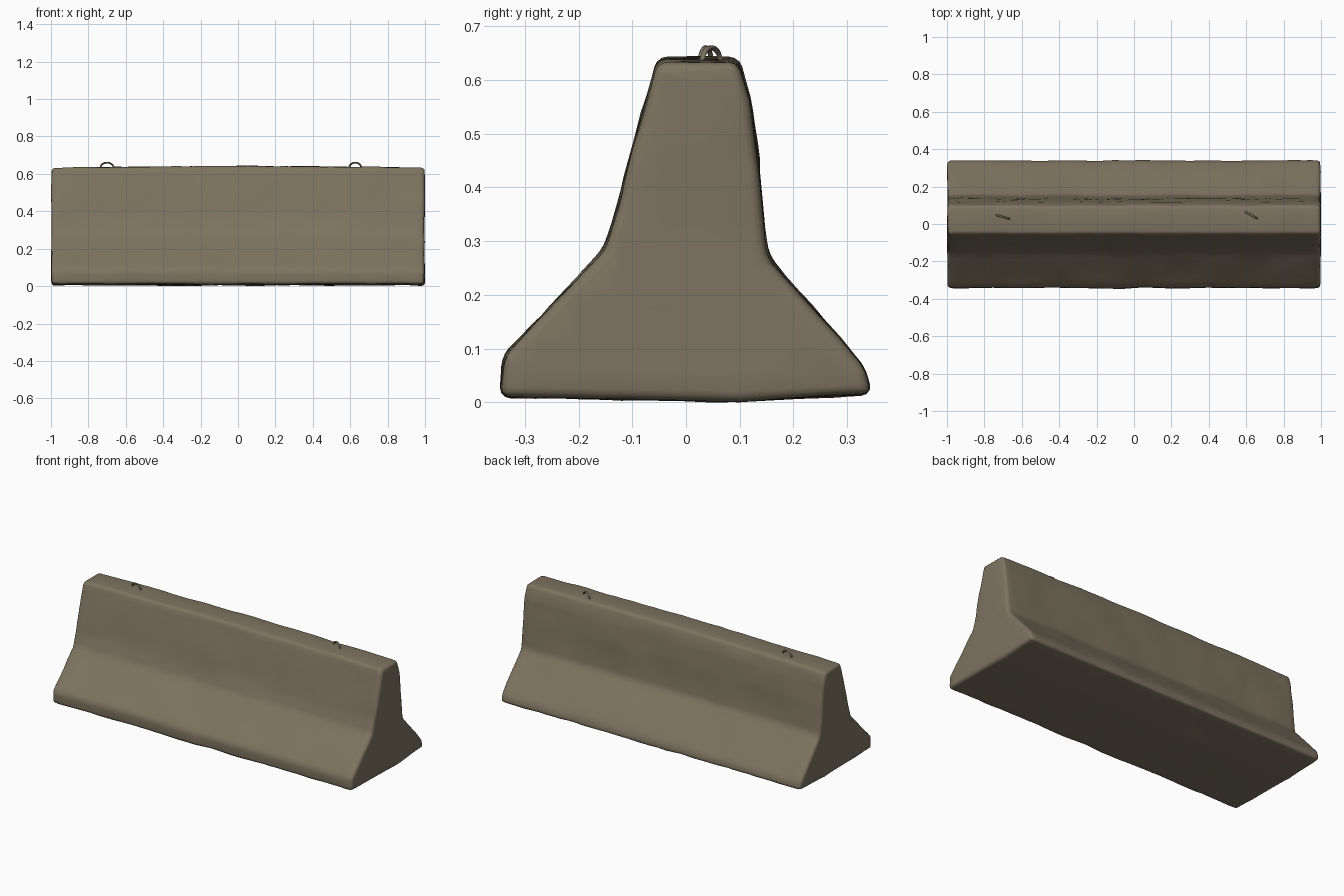
import bpy, bmesh, math
from mathutils import Vector, noise

if "Cube" in bpy.data.objects:
    bpy.data.objects.remove(bpy.data.objects["Cube"])


def material(name, rgb):
    m = bpy.data.materials.new(name)
    m.diffuse_color = (*rgb, 1)
    m.use_nodes = True
    m.node_tree.nodes["Principled BSDF"].inputs["Base Color"].default_value = m.diffuse_color
    return m


concrete = material("weathered concrete", (0.205, 0.172, 0.117))


def finish(ob, mat, angle):
    ob.data.materials.append(mat)
    bpy.ops.object.select_all(action='DESELECT')
    bpy.context.view_layer.objects.active = ob
    ob.select_set(True)
    bpy.ops.object.shade_smooth_by_angle(angle=math.radians(angle))


# Barrier body: stepped wedge profile (y, z) swept along x
profile = [(-0.345, 0.010), (-0.341, 0.085), (-0.154, 0.284), (-0.128, 0.365),
           (-0.054, 0.643), (0.099, 0.643), (0.118, 0.57), (0.134, 0.45),
           (0.141, 0.36), (0.153, 0.272), (0.333, 0.065), (0.345, 0.015),
           (0.1, 0.002)]
bm = bmesh.new()
face = bm.faces.new([bm.verts.new((-0.998, y, z)) for y, z in profile])
ext = bmesh.ops.extrude_face_region(bm, geom=[face])
for v in ext['geom']:
    if isinstance(v, bmesh.types.BMVert):
        v.co.x = 0.998
bmesh.ops.recalc_face_normals(bm, faces=bm.faces[:])

# Worn, rounded edges
sharp = [e for e in bm.edges if e.calc_face_angle(0) > math.radians(20)]
bmesh.ops.bevel(bm, geom=sharp, offset=0.019, offset_type='OFFSET', segments=3,
                profile=0.5, affect='EDGES', clamp_overlap=True)


def slice_along(axis, start, stop, step):
    n = Vector((0, 0, 0))
    n[axis] = 1
    for i in range(int((stop - start) / step) + 1):
        bmesh.ops.bisect_plane(bm, geom=bm.verts[:] + bm.edges[:] + bm.faces[:],
                               plane_co=n * (start + i * step), plane_no=n, dist=1e-4)


slice_along(0, -0.95, 0.96, 0.05)
slice_along(2, 0.06, 0.60, 0.06)
slice_along(1, -0.28, 0.29, 0.08)
bmesh.ops.remove_doubles(bm, verts=bm.verts[:], dist=0.002)

# Uneven cast surface, slightly lower crown at the two ends
bm.normal_update()
for v, n in [(v, v.normal.copy()) for v in bm.verts]:
    p = v.co.copy()
    d = 0.005 * noise.noise(p * 5) + 0.003 * noise.noise(p * 14 + Vector((7, 3, 1)))
    v.co += n * (d - 0.001)
    v.co.z -= 0.009 * p.x ** 2 * max(0, p.z) / 0.64
    v.co.z = max(v.co.z, 0)
    v.co.x = max(-1, min(1, v.co.x))
me = bpy.data.meshes.new("barrier_body")
bm.to_mesh(me)
bm.free()
body = bpy.data.objects.new("barrier_body", me)
bpy.context.collection.objects.link(body)
finish(body, concrete, 50)


# Lifting loops: bent bars sunk into the crown
def lifting_loop(name, x, y, turn):
    cu = bpy.data.curves.new(name, 'CURVE')
    cu.dimensions = '3D'
    cu.bevel_depth = 0.005
    cu.bevel_resolution = 1
    pts = [(-0.036, -0.035)]
    pts += [(-0.036 * math.cos(math.pi * i / 10), 0.026 * math.sin(math.pi * i / 10))
            for i in range(11)]
    pts += [(0.036, -0.035)]
    sp = cu.splines.new('POLY')
    sp.points.add(len(pts) - 1)
    for p, (u, h) in zip(sp.points, pts):
        p.co = (x + u * math.cos(turn), y + u * math.sin(turn), 0.634 + h, 1)
    ob = bpy.data.objects.new(name, cu)
    bpy.context.collection.objects.link(ob)
    bpy.ops.object.select_all(action='DESELECT')
    bpy.context.view_layer.objects.active = ob
    ob.select_set(True)
    bpy.ops.object.convert(target='MESH')
    finish(bpy.context.view_layer.objects.active, concrete, 60)


lifting_loop("lifting_loop_left", -0.70, 0.037, math.radians(-16))
lifting_loop("lifting_loop_right", 0.627, 0.047, math.radians(-28))
